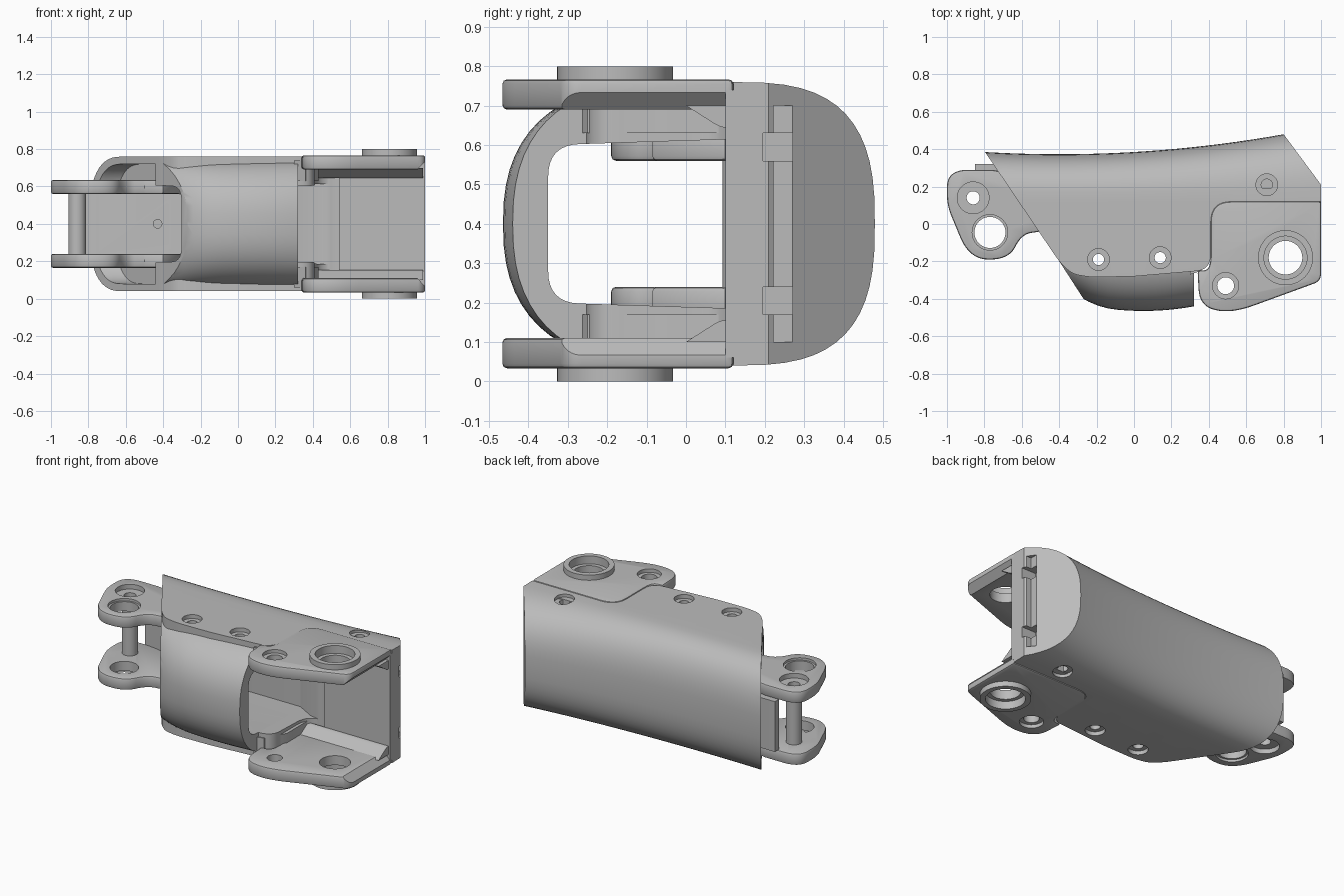
import bpy, bmesh, math
from mathutils import Vector

cube = bpy.data.objects.get("Cube")
if cube:
    bpy.data.objects.remove(cube)

grey = bpy.data.materials.new("satin grey")
grey.use_nodes = True
grey.diffuse_color = (0.5, 0.5, 0.5, 1)
grey.node_tree.nodes["Principled BSDF"].inputs["Base Color"].default_value = (0.5, 0.5, 0.5, 1)
MID = 0.4  # height of the symmetry plane


def finish(bm, name):
    bmesh.ops.recalc_face_normals(bm, faces=bm.faces)
    mesh = bpy.data.meshes.new(name)
    bm.to_mesh(mesh)
    bm.free()
    mesh.materials.append(grey)
    ob = bpy.data.objects.new(name, mesh)
    bpy.context.collection.objects.link(ob)
    return ob


def bake(ob):
    """Apply the modifiers of an object."""
    bpy.context.view_layer.update()
    deps = bpy.context.evaluated_depsgraph_get()
    mesh = bpy.data.meshes.new_from_object(ob.evaluated_get(deps))
    ob.modifiers.clear()
    ob.data = mesh


def combine(ob, other, mode="DIFFERENCE", keep=False):
    mod = ob.modifiers.new("combine", "BOOLEAN")
    mod.object, mod.operation, mod.solver = other, mode, "EXACT"
    bake(ob)
    if not keep:
        bpy.data.objects.remove(other)


def bevel(ob, width):
    mod = ob.modifiers.new("bevel", "BEVEL")
    mod.width, mod.segments, mod.angle_limit = width, 2, math.radians(50)
    bake(ob)


def rounded(points, steps=8):
    """Polygon whose corners (x, y, radius) are eased with small curves."""
    out = []
    for i, p in enumerate(points):
        c = Vector(p[:2])
        if len(p) < 3:
            out.append(c)
            continue
        a = Vector(points[i - 1][:2]) - c
        b = Vector(points[(i + 1) % len(points)][:2]) - c
        a = c + a.normalized() * min(p[2], a.length * 0.48)
        b = c + b.normalized() * min(p[2], b.length * 0.48)
        for k in range(steps + 1):
            t = k / steps
            out.append(a * (1 - t) ** 2 + c * 2 * t * (1 - t) + b * t * t)
    return out


def prism(name, points, lo, hi, axis="z"):
    """Extrude a flat outline along an axis."""
    place = {"x": lambda p, d: (d, p[0], p[1]),
             "y": lambda p, d: (p[0], d, p[1]),
             "z": lambda p, d: (p[0], p[1], d)}[axis]
    bm = bmesh.new()
    pts = rounded(points)
    ends = [[bm.verts.new(place(p, d)) for p in pts] for d in (lo, hi)]
    bm.faces.new(ends[0])
    bm.faces.new(ends[1])
    for i in range(len(pts)):
        bm.faces.new((ends[0][i - 1], ends[0][i], ends[1][i], ends[1][i - 1]))
    return finish(bm, name)


def box(name, x0, x1, y0, y1, z0, z1):
    return prism(name, [(x0, y0), (x1, y0), (x1, y1), (x0, y1)], z0, z1)


def rod(name, a, b, r, lo, hi, axis="z", n=40):
    turn = [2 * math.pi * i / n for i in range(n)]
    return prism(name, [(a + r * math.cos(t), b + r * math.sin(t)) for t in turn], lo, hi, axis)


def mirrored(ob, name):
    bm = bmesh.new()
    bm.from_mesh(ob.data)
    for v in bm.verts:
        v.co.z = 2 * MID - v.co.z
    return finish(bm, name)


def arc(centre, a, h, n, start, steps=28):
    out = []
    for i in range(steps + 1):
        t = math.radians(start + 180 * i / steps)
        c, s = math.cos(t), math.sin(t)
        out.append((centre + math.copysign(a * abs(c) ** (2 / n), c),
                    MID + math.copysign(h * abs(s) ** (2 / n), s)))
    return out


def loft(name, x0, x1, inset, full):
    """Curved hull swept along x: domed back, and flat or domed front."""
    bm, rings, h = bmesh.new(), [], 0.36 - inset
    for i in range(25):
        x = x0 + (x1 - x0) * i / 24
        back = 0.373 + 0.074 * (x + 0.4) ** 2 - inset
        pts = arc(0.12, back - 0.12, h, 2.7, -90)
        if full:
            front = 0.465 - 0.34 * (x - 0.05) ** 2 - max(0, -0.1 - x) ** 2
            pts += arc(-0.1, max(front, 0.3) - 0.1, h, 2.4, 90)
        else:
            pts += [(-0.35, MID + h), (-0.35, MID - h)]
        rings.append([bm.verts.new((x, *p)) for p in pts])
    bm.faces.new(rings[0])
    bm.faces.new(rings[-1])
    for a, b in zip(rings, rings[1:]):
        for i in range(len(a)):
            bm.faces.new((a[i - 1], a[i], b[i], b[i - 1]))
    return finish(bm, name)


# Shared hollow through the middle
hollow = prism("hollow", [(-1.1, -0.6), (-1.1, 0.33), (-0.75, 0.29), (-0.3, 0.2), (0.3, 0.2),
                          (0.42, 0.13), (0.56, 0.1), (0.56, -0.6)], 0.1, 0.7)
tunnel = prism("tunnel", [(-0.35, 0.2, 0.08), (0.6, 0.17), (0.6, 0.63), (-0.35, 0.6, 0.08)],
               -1.2, 0.6, "x")
combine(hollow, tunnel, "INTERSECT")

# Recess just inside the slanted end
recess = loft("recess", -1, 0, 0.04, False)
combine(recess, prism("recess_limit", [(-1, 0.8), (-1, -0.14), (-0.34, -0.14), (-0.71, 0.42),
                                       (-0.9, 0.8)], 0, 0.8), "INTERSECT")

# Outer cover
cover = loft("cover", -0.95, 1.05, 0, False)
outline = [(-0.94, 0.6), (-0.8, 0.39), (-0.36, -0.26, 0.12), (-0.24, -0.285, 0.05), (0, -0.28),
           (0.41, -0.245, 0.08), (0.41, 0.12, 0.11), (1, 0.12), (1, 0.21), (0.711, 0.6)]
combine(cover, prism("cover_outline", outline, -0.1, 0.9), "INTERSECT")

# Inner body with the rounded front pad
body = loft("inner_body", -0.9, 0.32, 0.012, True)
combine(body, prism("body_outline", [(-0.92, 0.6), (-0.78, 0.39), (-0.27, -0.4), (-0.2, -0.6),
                                     (0.4, -0.6), (0.4, 0.6)], -0.1, 0.9), "INTERSECT")
for part in (cover, body):
    combine(part, hollow, keep=True)
    combine(part, recess, keep=True)
for cutter in (hollow, recess):
    bpy.data.objects.remove(cutter)

# Counterbored screw holes on both cheeks
for x, y in ((-0.19, -0.19), (0.14, -0.18), (0.71, 0.21)):
    for lo, hi, wlo, whi in ((0.6, 0.9, 0.735, 0.9), (-0.1, 0.2, -0.1, 0.065)):
        for part in (cover, body):
            combine(part, rod("screw_hole", x, y, 0.03, lo, hi))
            combine(part, rod("screw_seat", x, y, 0.058, wlo, whi))

# Slot and notches in the closed slanted end
combine(cover, box("end_slot", 0.955, 1.1, 0.222, 0.27, 0.1, 0.7))
for z in (0.17, 0.56):
    combine(cover, box("end_notch", 0.9, 1.1, 0.195, 0.27, z, z + 0.07))

# Wall between the ears, with a fillet strip at each ear
box("cross_wall", 0.54, 1, 0.1, 0.19, 0.06, 0.74)
fillet = prism("upper_fillet", [(0.11, 0.7), (0.0, 0.7), (0.11, 0.63, 0.05)], 0.42, 0.99, "x")
mirrored(fillet, "lower_fillet")
step = prism("upper_step", [(0.3, -0.27), (0.36, -0.25), (0.43, -0.12), (0.43, 0.14),
                            (0.3, 0.14)], 0.63, 0.74)
mirrored(step, "lower_step")

# Hinge ears with raised bearing rings
ear = prism("upper_ear", [(1, 0.12), (1, -0.305, 0.04), (0.52, -0.48, 0.13),
                          (0.35, -0.44, 0.13), (0.34, -0.25), (0.41, -0.245, 0.08),
                          (0.41, 0.12, 0.11)], 0.69, 0.767)
bevel(ear, 0.012)
combine(ear, rod("bearing_ring", 0.81, -0.18, 0.147, 0.73, 0.8, n=56), "UNION")
combine(ear, prism("ear_chamfer", [(0.94, 0.67), (1.03, 0.67), (1.03, 0.765)], -0.5, 0.1, "y"))
for x, y, r, lo in ((0.81, -0.18, 0.09, 0.6), (0.81, -0.18, 0.115, 0.75),
                    (0.49, -0.33, 0.045, 0.6), (0.49, -0.33, 0.07, 0.745)):
    combine(ear, rod("ear_hole", x, y, r, lo, 0.9, n=48))
mirrored(ear, "lower_ear")

# Linkage arms at the slanted end
arm = prism("upper_arm", [(-1, 0.29, 0.15), (-1, 0.1, 0.06), (-0.88, -0.19, 0.13),
                          (-0.67, -0.19, 0.12), (-0.6, -0.055, 0.08), (-0.5, -0.04),
                          (-0.4, -0.09), (-0.3, 0.1), (-0.5, 0.24), (-0.76, 0.29)],
            0.56, 0.635)
bevel(arm, 0.012)
for x, y, r, lo in ((-0.77, -0.045, 0.083, 0.5), (-0.77, -0.045, 0.095, 0.62),
                    (-0.86, 0.14, 0.035, 0.5), (-0.86, 0.14, 0.085, 0.605)):
    combine(arm, rod("arm_hole", x, y, r, lo, 0.7))
mirrored(arm, "lower_arm")

# Hollow pin between the arms
pin = rod("arm_pin", -0.86, 0.14, 0.047, 0.2, 0.6)
combine(pin, rod("pin_bore", -0.86, 0.14, 0.035, 0.1, 0.7))

# Plate joining the arms, with two small holes
plate = prism("arm_plate", [(-0.85, 0.28), (-0.76, 0.27), (-0.35, 0.14), (-0.2, 0.14),
                            (-0.2, 0.25), (-0.7, 0.32), (-0.85, 0.32)], 0.24, 0.56)
for x in (-0.66, -0.43):
    combine(plate, rod("plate_hole", x, 0.4, 0.023, 0, 0.22, "y", 20))

# Soft shading with crisp edges
for ob in bpy.context.scene.objects:
    ob.select_set(ob.type == "MESH")
    if ob.type == "MESH":
        bpy.context.view_layer.objects.active = ob
bpy.ops.object.shade_smooth_by_angle(angle=math.radians(30))
